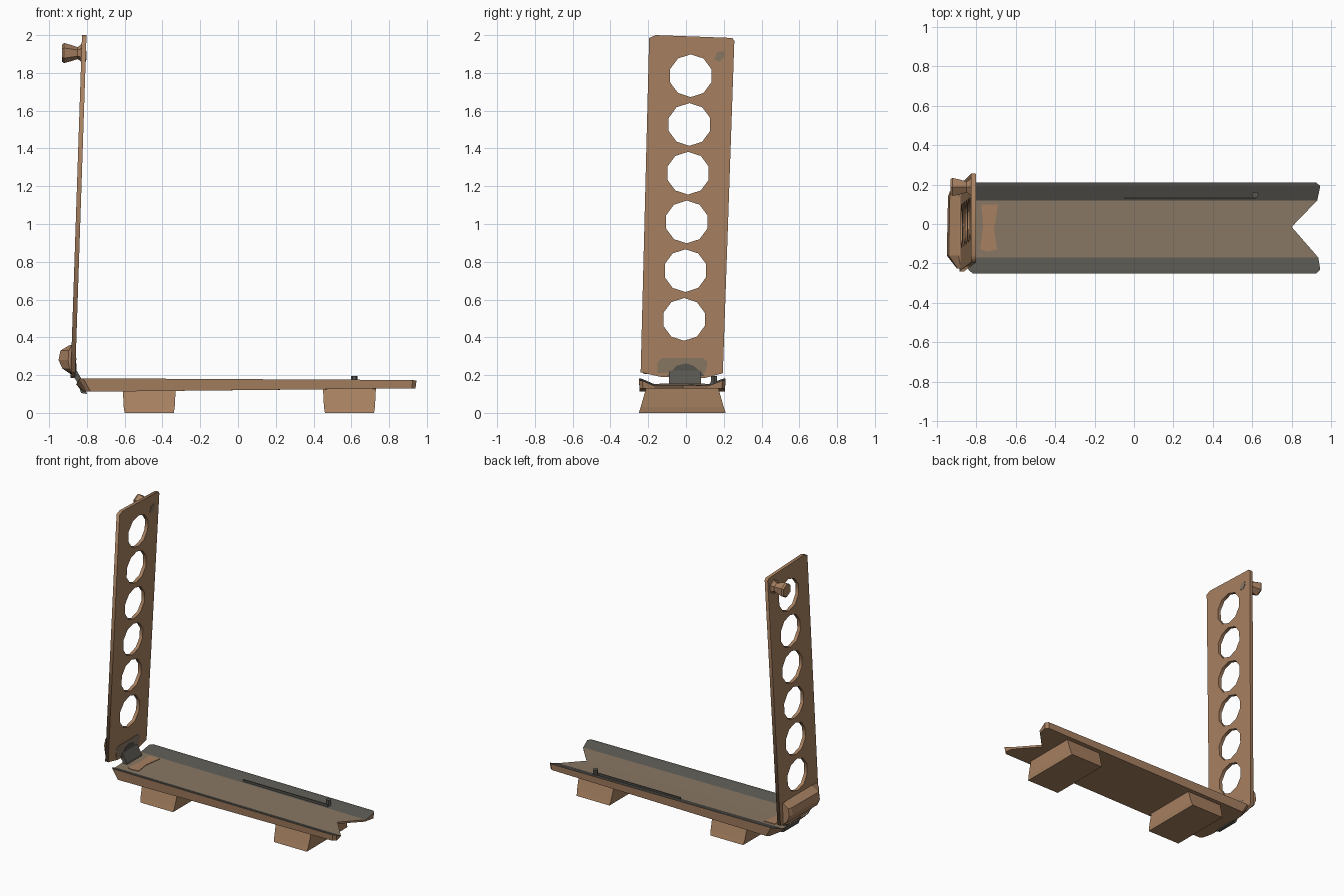
import bpy, bmesh, math

if "Cube" in bpy.data.objects:
    bpy.data.objects.remove(bpy.data.objects["Cube"])


def material(name, rgb):
    m = bpy.data.materials.new(name)
    m.diffuse_color = (*rgb, 1)
    m.use_nodes = True
    m.node_tree.nodes["Principled BSDF"].inputs["Base Color"].default_value = m.diffuse_color
    return m


WOOD = material("warm wood", (0.39, 0.22, 0.12))
WORN = material("worn wood", (0.25, 0.185, 0.125))
GREY = material("dark grey", (0.095, 0.09, 0.078))


def finish(name, bm, *mats):
    bmesh.ops.remove_doubles(bm, verts=bm.verts, dist=0.0002)
    bmesh.ops.recalc_face_normals(bm, faces=bm.faces)
    me = bpy.data.meshes.new(name)
    bm.to_mesh(me)
    bm.free()
    for m in mats:
        me.materials.append(m)
    ob = bpy.data.objects.new(name, me)
    bpy.context.collection.objects.link(ob)
    return ob


def loft(name, rings, mat):
    """Skin a list of equal-length closed rings and cap both ends."""
    bm = bmesh.new()
    rs = [[bm.verts.new(p) for p in r] for r in rings]
    n = len(rs[0])
    for a, b in zip(rs, rs[1:]):
        for i in range(n):
            j = (i + 1) % n
            bm.faces.new((a[i], a[j], b[j], b[i]))
    bm.faces.new(rs[0])
    bm.faces.new(rs[-1])
    return finish(name, bm, mat)


def rect(x0, x1, y0, y1, z):
    return [(x0, y0, z), (x1, y0, z), (x1, y1, z), (x0, y1, z)]


# Channelled base plank: (y, left end x, right end x, height above/below rim)
cols = [(-0.25, -0.82, 0.925, 0), (-0.232, -0.84, 0.945, -0.003),
        (-0.17, -0.855, 0.935, -0.03), (-0.015, -0.86, 0.80, -0.03),
        (0.12, -0.855, 0.93, -0.03), (0.193, -0.84, 0.945, -0.003),
        (0.21, -0.82, 0.925, 0)]
bm = bmesh.new()
strips = []
for y, xl, xr, dz in cols:
    strips.append([bm.verts.new(p) for p in (
        (xl, y, 0.183 + dz), (xr, y, 0.174 + dz),
        (xr - 0.005, y * 0.98, 0.13), (xl + 0.04, y * 0.98, 0.112))])
for k, (a, b) in enumerate(zip(strips, strips[1:])):
    for i in range(4):
        j = (i + 1) % 4
        f = bm.faces.new((a[i], a[j], b[j], b[i]))
        if i == 0:                       # top: grey rails, worn centre
            f.material_index = 1 if k in (2, 3) else 2
bm.faces.new(strips[0])
bm.faces.new(strips[-1])
finish("base_plank", bm, WOOD, WORN, GREY)

# Two flared feet
for side, x in (("left", -0.47), ("right", 0.59)):
    loft(side + "_foot", [rect(x - 0.13, x + 0.13, -0.25, 0.21, 0),
                          rect(x - 0.135, x + 0.135, -0.24, 0.20, 0.03),
                          rect(x - 0.14, x + 0.14, -0.212, 0.172, 0.128)], WOOD)

# Unpainted patch on the base
loft("bare_patch", [
    [(-0.78, -0.13, z), (-0.74, -0.14, z), (-0.695, -0.13, z), (-0.71, -0.03, z),
     (-0.69, 0.10, z), (-0.775, 0.10, z), (-0.765, 0.0, z)]
    for z in (0.150, 0.156)], WOOD)

# Thin rod and pip on the rear rail
loft("rail_rod", [rect(-0.05, 0.62, 0.129, 0.138, z) for z in (0.145, 0.166)], GREY)
loft("rail_pip", [[(0.615 + 0.018 * math.cos(a), 0.148 + 0.018 * math.sin(a), z)
                   for a in [i * math.pi / 3 for i in range(6)]]
                  for z in (0.15, 0.195)], GREY)


# Upright board: leans slightly, flat outline with six ten-sided holes
def front_x(z):
    return -0.862 + (z - 0.2) / 1.8 * 0.06


cu = bpy.data.curves.new("upright_outline", 'CURVE')
cu.dimensions = '2D'
cu.fill_mode = 'BOTH'
cu.extrude = 0.012
loops = [[(-0.24, 0.215), (-0.13, 0.19), (0.10, 0.185), (0.195, 0.21),
          (0.256, 1.97), (0.245, 1.985), (-0.16, 2.0), (-0.195, 1.985)]]
for k in range(6):
    cy, cz = -0.01 + 0.007 * k, 0.495 + 0.258 * k
    loops.append([(cy + 0.115 * math.cos(a), cz + 0.113 * math.sin(a))
                  for a in [(i + 0.5) * math.pi / 5 for i in range(10)]])
for pts in loops:
    sp = cu.splines.new('POLY')
    sp.points.add(len(pts) - 1)
    for p, (u, v) in zip(sp.points, pts):
        p.co = (u, v, 0, 1)
    sp.use_cyclic_u = True
tmp = bpy.data.objects.new("upright_outline", cu)
bpy.context.collection.objects.link(tmp)
flat = bpy.data.meshes.new_from_object(
    tmp.evaluated_get(bpy.context.evaluated_depsgraph_get()))
bm = bmesh.new()
bm.from_mesh(flat)
bpy.data.objects.remove(tmp)
for v in bm.verts:
    u, h, t = v.co
    v.co = (front_x(h) - 0.012 + t, u, h)
for f in bm.faces:
    f.material_index = 0
finish("upright_board", bm, WOOD)


# Painted plates on the front of the upright
def plate(name, pts, mat, lift):
    loft(name, [[(front_x(z) + d, y, z) for y, z in pts]
                for d in (-0.002, lift)], mat)


plate("worn_plate", [(-0.15, 0.21), (0.10, 0.21), (0.115, 0.27), (0.09, 0.29),
                     (-0.13, 0.29), (-0.15, 0.27)], WORN, 0.003)
plate("grey_plate", [(-0.10, 0.195), (0.10, 0.195), (0.04, 0.25), (0.0, 0.262),
                     (-0.05, 0.25)], GREY, 0.005)
plate("bolt_mark", [(0.15, 1.87), (0.18, 1.86), (0.205, 1.89), (0.2, 1.915),
                    (0.165, 1.91)], WORN, 0.003)

# Rounded hinge behind the joint, and the tongue that joins the boards
hinge = [(-0.872, 0.205), (-0.885, 0.205), (-0.93, 0.235), (-0.95, 0.28),
         (-0.94, 0.33), (-0.89, 0.36), (-0.868, 0.36)]
loft("hinge_roll", [[(-0.872 + (x + 0.872) * s, y, z) for x, z in hinge]
                    for y, s in ((-0.225, 0.35), (-0.16, 1), (0.14, 0.92), (0.165, 0.8))],
     WOOD)
tongue = [(-0.89, 0.215), (-0.855, 0.225), (-0.82, 0.165), (-0.80, 0.10),
          (-0.83, 0.105), (-0.855, 0.17)]
loft("hinge_tongue", [[(x, y, z) for x, z in tongue] for y in (-0.09, 0.08)], GREY)

# Faceted knob on the back of the upright
loft("knob", [[(x, 0.188 + r * math.cos(a), 1.905 + r * math.sin(a))
               for a in [(i + 0.5) * math.pi / 3 for i in range(6)]]
              for x, r in ((-0.932, 0.045), (-0.92, 0.053), (-0.88, 0.042),
                           (-0.85, 0.032), (-0.836, 0.04), (-0.822, 0.06))], WOOD)
